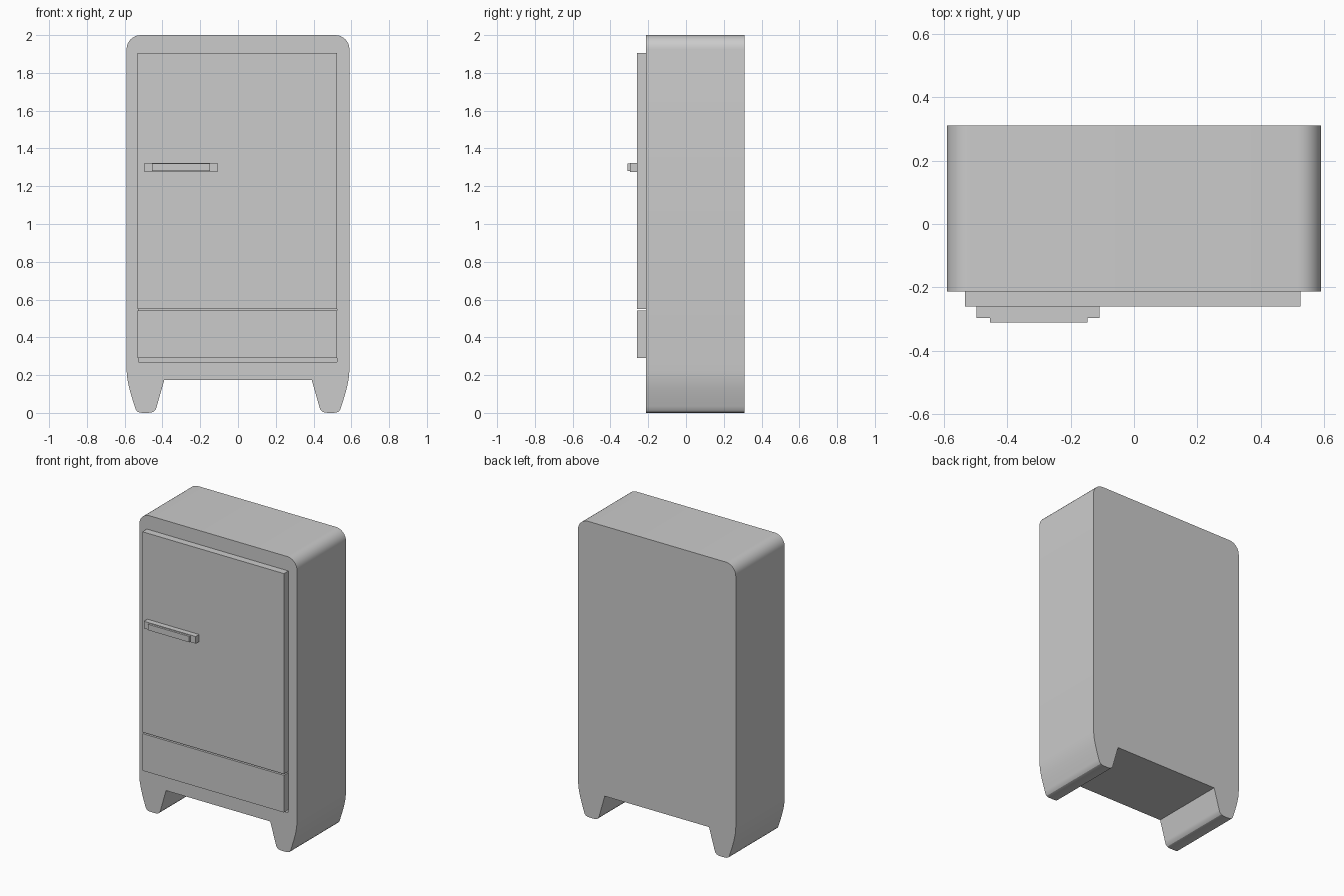
import bpy, bmesh, math

if "Cube" in bpy.data.objects:
    bpy.data.objects.remove(bpy.data.objects["Cube"])


def add_object(name, bm):
    bmesh.ops.recalc_face_normals(bm, faces=bm.faces)
    mesh = bpy.data.meshes.new(name)
    bm.to_mesh(mesh)
    bm.free()
    obj = bpy.data.objects.new(name, mesh)
    bpy.context.collection.objects.link(obj)
    return obj


def box(name, x0, x1, y0, y1, z0, z1):
    bm = bmesh.new()
    bmesh.ops.create_cube(bm, size=1)
    for v in bm.verts:
        v.co = ((x0 + x1) / 2 + v.co.x * (x1 - x0),
                (y0 + y1) / 2 + v.co.y * (y1 - y0),
                (z0 + z1) / 2 + v.co.z * (z1 - z0))
    return add_object(name, bm)


def extrude_profile(name, points, y0, y1):
    bm = bmesh.new()
    face = bm.faces.new([bm.verts.new((x, y0, z)) for x, z in points])
    ext = bmesh.ops.extrude_face_region(bm, geom=[face])
    for v in ext["geom"]:
        if isinstance(v, bmesh.types.BMVert):
            v.co.y = y1
    return add_object(name, bm)


W, R, FRONT, BACK, DOOR = 0.59, 0.075, -0.212, 0.311, -0.26

# Right half of cabinet outline: underside, tapered foot, side, rounded top
half = [(0.39, 0.175), (0.43, 0.035), (0.436, 0.017), (0.448, 0.005),
        (0.463, 0.001), (0.49, 0), (0.517, 0.001), (0.532, 0.006),
        (0.541, 0.017), (0.547, 0.035), (0.563, 0.085), (0.577, 0.135),
        (0.586, 0.18), (W, 0.225)]
for i in range(9):
    a = math.radians(90 * i / 8)
    half.append((W - R + R * math.cos(a), 2 - R + R * math.sin(a)))
outline = half + [(-x, z) for x, z in reversed(half)]
cabinet = extrude_profile("cabinet", outline, FRONT, BACK)

# Shallow recess behind the door and drawer
cutter = box("recess_cutter", -0.528, 0.524, FRONT - 0.1, FRONT + 0.03, 0.27, 1.9)
cutter.hide_render = True
mod = cabinet.modifiers.new("recess", 'BOOLEAN')
mod.operation, mod.object, mod.solver = 'DIFFERENCE', cutter, 'EXACT'
bpy.context.view_layer.objects.active = cabinet
cabinet.select_set(True)
bpy.ops.object.modifier_apply(modifier=mod.name)
bpy.data.objects.remove(cutter)
bpy.ops.object.shade_smooth_by_angle(angle=math.radians(30))

# Door and lower drawer panels
box("door", -0.533, 0.525, DOOR, FRONT, 0.55, 1.905)
box("drawer", -0.533, 0.525, DOOR, FRONT, 0.29, 0.541)

# Door handle: base with a raised grip
box("handle_base", -0.496, -0.109, -0.297, DOOR + 0.002, 1.276, 1.324)
box("handle_grip", -0.454, -0.147, -0.311, -0.295, 1.28, 1.32)
